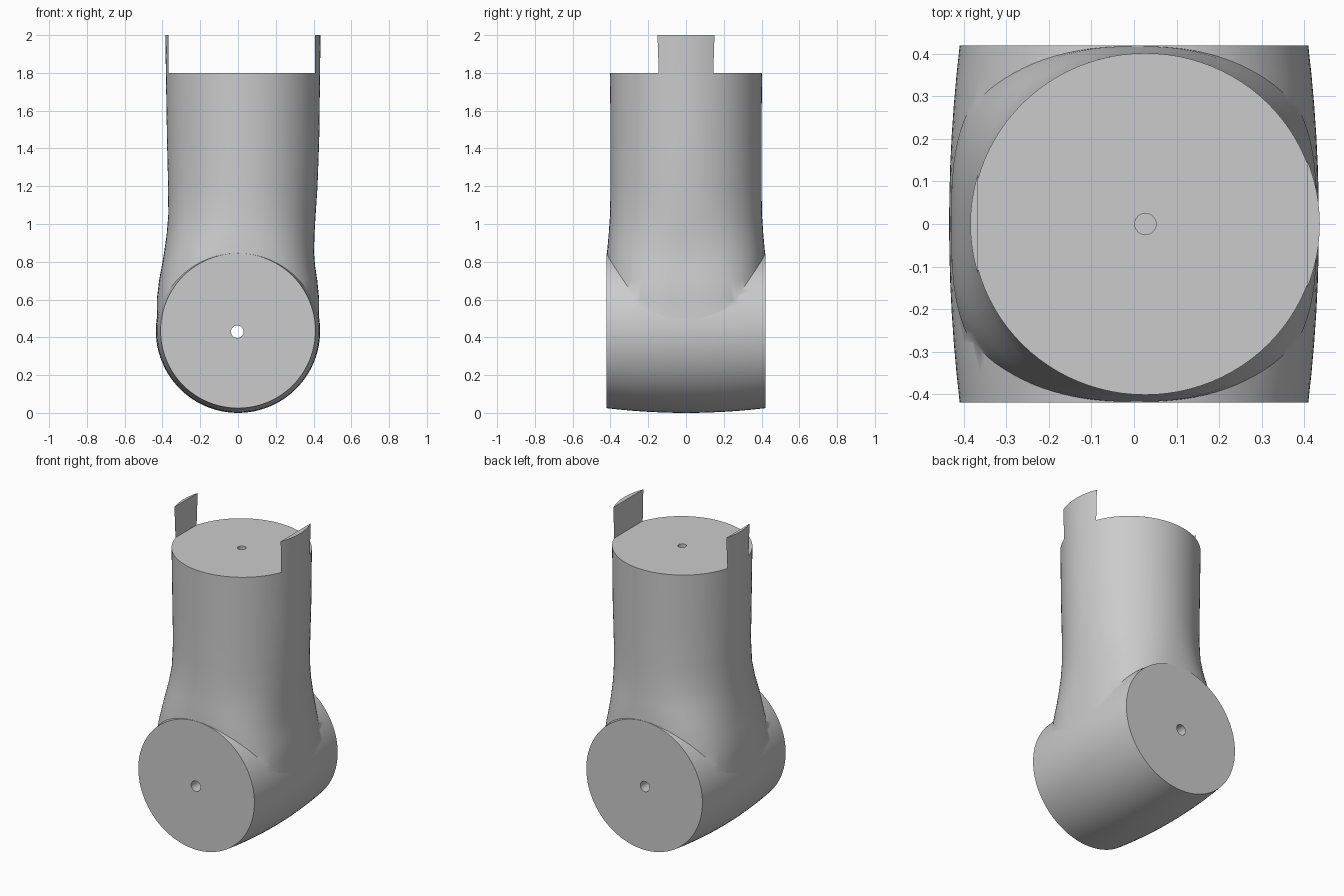
import bpy, bmesh, math

cube = bpy.data.objects.get("Cube")
if cube:
    bpy.data.objects.remove(cube, do_unlink=True)

SIDES = 96

grey = bpy.data.materials.new("light grey")
grey.use_nodes = True
grey.diffuse_color = (0.6, 0.6, 0.6, 1)
grey.node_tree.nodes["Principled BSDF"].inputs["Base Color"].default_value = (0.6, 0.6, 0.6, 1)


def loft(name, rings):
    """Solid skinned through a list of closed rings with end caps."""
    bm = bmesh.new()
    loops = [[bm.verts.new(p) for p in ring] for ring in rings]
    for low, high in zip(loops, loops[1:]):
        for i in range(len(low)):
            j = (i + 1) % len(low)
            bm.faces.new((low[i], low[j], high[j], high[i]))
    bm.faces.new(loops[0][::-1])
    bm.faces.new(loops[-1])
    bmesh.ops.recalc_face_normals(bm, faces=bm.faces)
    mesh = bpy.data.meshes.new(name)
    bm.to_mesh(mesh)
    bm.free()
    mesh.materials.append(grey)
    obj = bpy.data.objects.new(name, mesh)
    bpy.context.collection.objects.link(obj)
    return obj


def angles(n=SIDES):
    return [math.tau * i / n for i in range(n)]


def section(z, x0, x1, depth, power):
    """Rounded-square ring at height z."""
    def bend(v):
        return math.copysign(abs(v) ** (2 / power), v)
    mid, half = (x0 + x1) / 2, (x1 - x0) / 2
    return [(mid + half * bend(math.cos(a)), depth * bend(math.sin(a)), z) for a in angles()]


def y_ring(y, radius, x=0, z=0.435):
    return [(x + radius * math.cos(a), y, z + radius * math.sin(a)) for a in angles()]


def combine(target, other, operation):
    mod = target.modifiers.new(operation.lower(), "BOOLEAN")
    mod.operation = operation
    mod.solver = "EXACT"
    mod.object = other
    bpy.context.view_layer.objects.active = target
    bpy.ops.object.modifier_apply(modifier=mod.name)
    bpy.data.objects.remove(other, do_unlink=True)


# Barrel: horizontal pivot drum, slightly bulged in the middle
END = 0.42
steps = [END * (i / 6 - 1) for i in range(13)]
joint = loft("elbow_joint", [y_ring(y, 0.435 - 0.025 * (y / END) ** 2) for y in steps])

# Upright sleeve: z, left edge, right edge, half depth, squareness
levels = [
    (0.45, -0.428, 0.428, 0.4195, 3.0),
    (0.60, -0.430, 0.430, 0.4195, 3.0),
    (0.70, -0.418, 0.420, 0.4195, 2.8),
    (0.78, -0.403, 0.408, 0.4195, 2.65),
    (0.85, -0.391, 0.402, 0.418, 2.5),
    (0.95, -0.377, 0.405, 0.409, 2.25),
    (1.05, -0.369, 0.411, 0.402, 2.1),
    (1.20, -0.370, 0.421, 0.400, 2.0),
    (1.45, -0.376, 0.430, 0.400, 2.0),
    (2.00, -0.385, 0.437, 0.403, 2.0),
]
sleeve = loft("sleeve", [section(*level) for level in levels])
combine(joint, sleeve, "UNION")

# Wide slot leaving a thin tab on each side of the top
slot = loft("slot_cutter", [[(-0.367, -1, z), (0.407, -1, z), (0.407, 1, z), (-0.367, 1, z)]
                            for z in (1.8, 2.2)])
combine(joint, slot, "DIFFERENCE")

# Pivot hole through the barrel, and a blind hole in the top
pivot = loft("pivot_cutter", [y_ring(y, 0.033, -0.004, 0.43) for y in (-1, 1)])
combine(joint, pivot, "DIFFERENCE")
bore = loft("bore_cutter", [section(z, 0.002, 0.052, 0.025, 2) for z in (1.6, 2.2)])
combine(joint, bore, "DIFFERENCE")

# Smooth sides with crisp cap edges
bpy.ops.object.select_all(action="DESELECT")
joint.select_set(True)
bpy.context.view_layer.objects.active = joint
bpy.ops.object.shade_smooth_by_angle(angle=math.radians(35))
